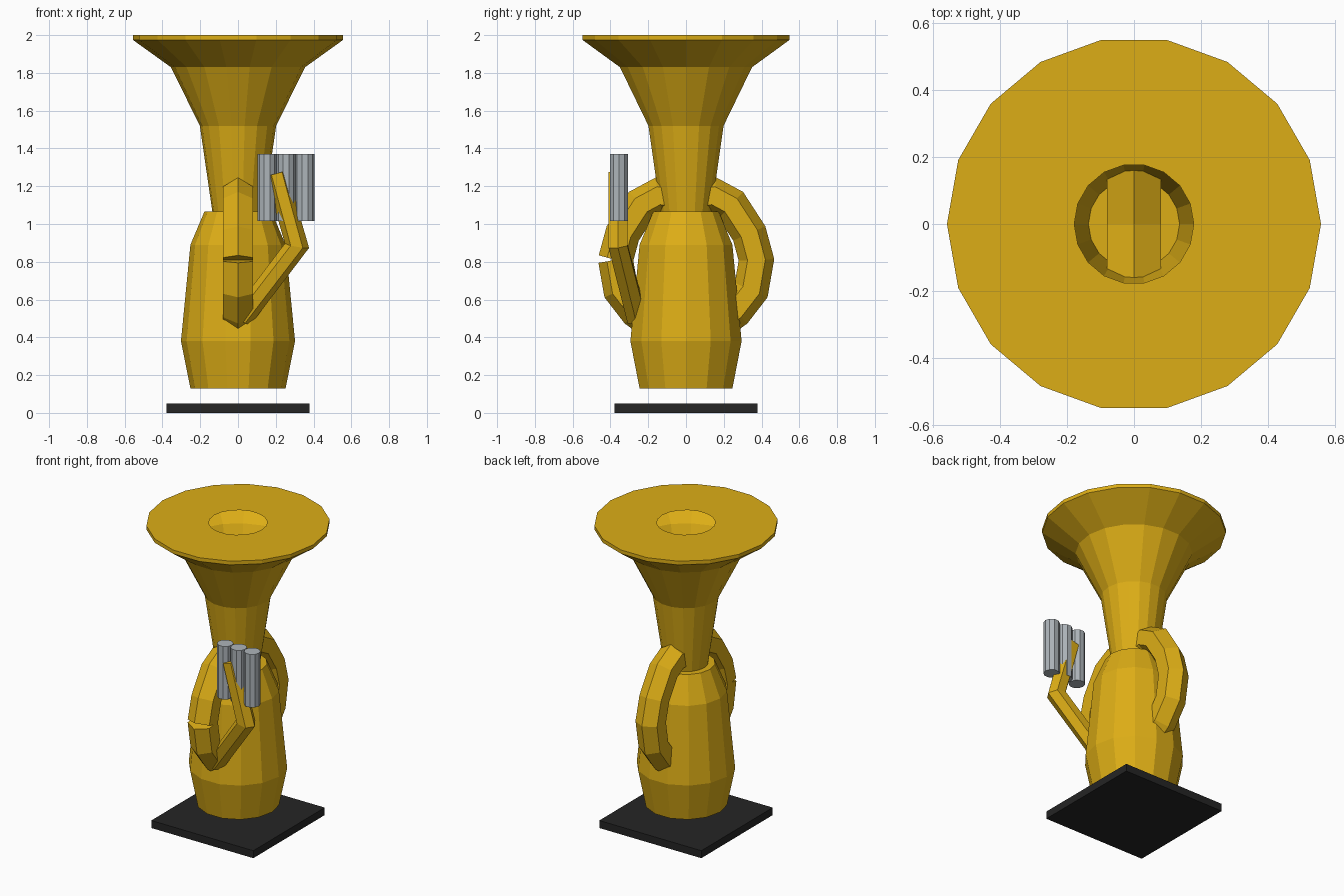
import bpy, bmesh, math
from mathutils import Vector

if "Cube" in bpy.data.objects:
    bpy.data.objects.remove(bpy.data.objects["Cube"])


def material(name, color):
    m = bpy.data.materials.new(name)
    m.diffuse_color = (*color, 1)
    m.use_nodes = True
    m.node_tree.nodes["Principled BSDF"].inputs["Base Color"].default_value = m.diffuse_color
    return m


BRASS = material("brass", (0.72, 0.42, 0.008))
STEEL = material("steel", (0.42, 0.46, 0.49))
BLACK = material("black", (0.018, 0.018, 0.018))


def finish(name, bm, mat, recalc=True):
    if recalc:
        bmesh.ops.recalc_face_normals(bm, faces=bm.faces)
    me = bpy.data.meshes.new(name)
    bm.to_mesh(me)
    bm.free()
    me.materials.append(mat)
    ob = bpy.data.objects.new(name, me)
    bpy.context.collection.objects.link(ob)
    return ob


def bridge(bm, rings):
    n = len(rings[0])
    for a, b in zip(rings, rings[1:]):
        for i in range(n):
            j = (i + 1) % n
            bm.faces.new((a[i], a[j], b[j], b[i]))


def lathe(name, profile, sides, mat, cap_start=False, cap_end=False, center=(0, 0)):
    bm = bmesh.new()
    rings = []
    for r, z in profile:
        rings.append([bm.verts.new((center[0] + r * math.cos(math.tau * i / sides),
                                    center[1] + r * math.sin(math.tau * i / sides), z))
                      for i in range(sides)])
    bridge(bm, rings)
    if cap_start:
        bm.faces.new(rings[0][::-1])
    if cap_end:
        bm.faces.new(rings[-1])
    return finish(name, bm, mat)


def hex_tube(name, path, radius, mat, ref):
    """Hexagonal tube along a path with mitred corners; ref fixes the roll."""
    bm = bmesh.new()
    pts = [Vector(p) for p in path]
    ref = Vector(ref)
    rings = []
    for k, p in enumerate(pts):
        d0 = (p - pts[k - 1]).normalized() if k else None
        d1 = (pts[k + 1] - p).normalized() if k < len(pts) - 1 else None
        t = ((d0 or d1) + (d1 or d0)).normalized()
        side = (ref - t * ref.dot(t)).normalized()
        out = t.cross(side)
        stretch = 1 / t.dot(d0 or d1)
        rings.append([bm.verts.new(p + radius * (out * math.cos(a) * stretch + side * math.sin(a)))
                      for a in [math.tau * i / 6 for i in range(6)]])
    bridge(bm, rings)
    bm.faces.new(rings[0][::-1])
    bm.faces.new(rings[-1])
    return finish(name, bm, mat)


# Square base plate
bm = bmesh.new()
bmesh.ops.create_cube(bm, size=1)
for v in bm.verts:
    v.co = (v.co.x * 0.755, v.co.y * 0.755, (v.co.z + 0.5) * 0.05)
finish("base_plate", bm, BLACK)

# Bulbous lower body
lathe("body", [(0.252, 0.13), (0.302, 0.38), (0.252, 0.89), (0.178, 1.065)],
      14, BRASS, True, True)

# Neck and flared bell shell with a pierced top disc
lathe("bell", [(0.135, 1.06), (0.202, 1.52), (0.355, 1.83), (0.557, 1.975),
               (0.557, 2.0), (0.178, 2.0)], 18, BRASS)

# Side loops: (outward distance, height); the front loop is split in two
loop = [(0, 1.13), (0.145, 1.15), (0.238, 1.10), (0.335, 0.95), (0.373, 0.81),
        (0.345, 0.65), (0.26, 0.54), (0.15, 0.46)]
hex_tube("back_loop", [(0, y, z) for y, z in loop], 0.092, BRASS, (1, 0, 0))
hex_tube("front_loop_upper", [(0, -y, z) for y, z in loop[:5]], 0.092, BRASS, (1, 0, 0))
hex_tube("front_loop_lower", [(0, -y, z) for y, z in loop[4:]], 0.092, BRASS, (1, 0, 0))

# Bent branch pipe leading to the valves
hex_tube("valve_pipe", [(0.02, -0.26, 0.50), (0.312, -0.36, 0.885),
                        (0.245, -0.36, 1.12), (0.205, -0.36, 1.268)],
         0.058, BRASS, (0, 1, 0))

# Three valve cylinders
for i in range(3):
    lathe(f"valve_{i + 1}", [(0.05, 1.015), (0.05, 1.37)], 10, STEEL, True, True,
          (0.154 + 0.1 * i, -0.355))
